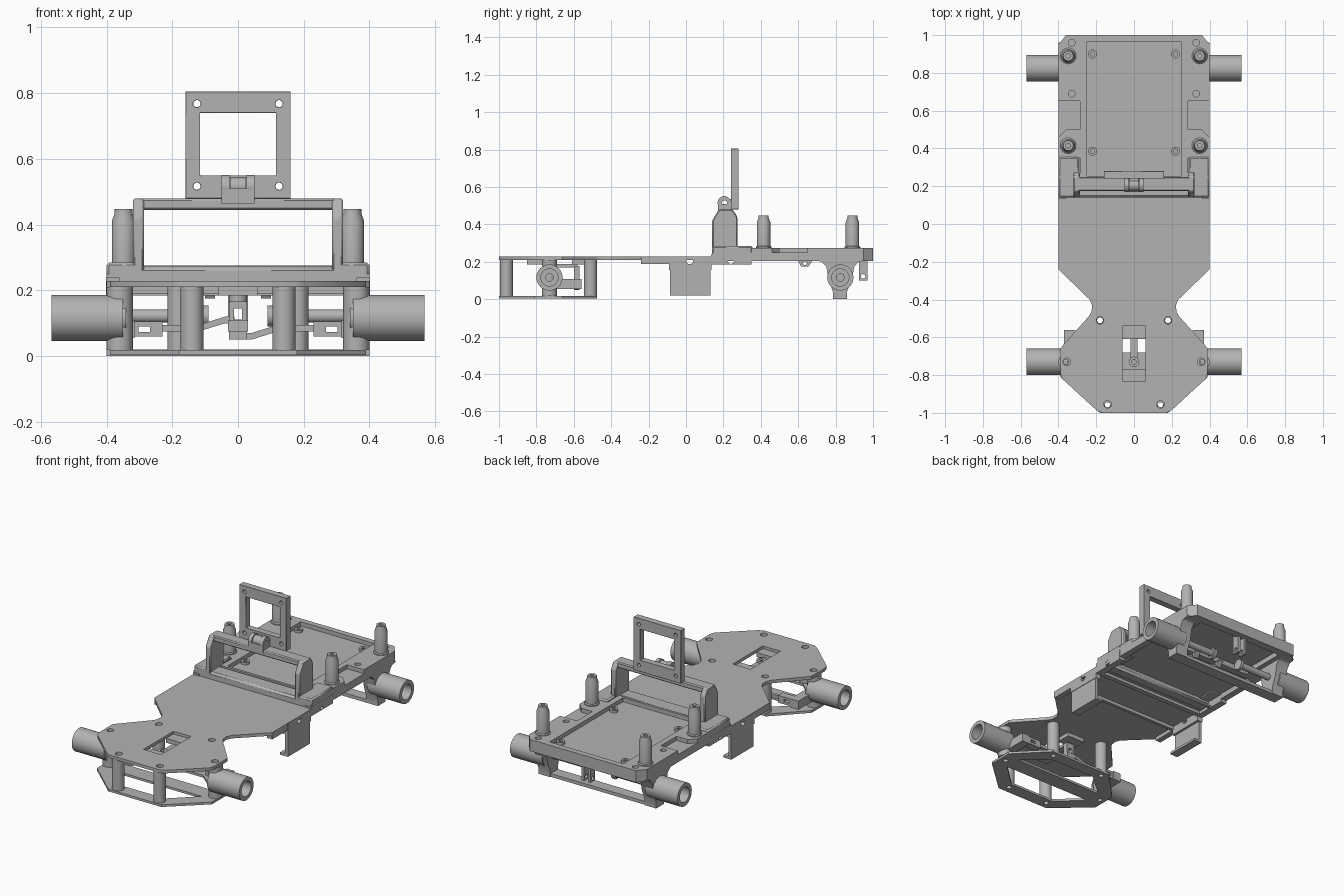
import bpy, bmesh, math
from mathutils import Matrix, Vector

if "Cube" in bpy.data.objects:
    bpy.data.objects.remove(bpy.data.objects["Cube"], do_unlink=True)

grey = bpy.data.materials.new("plain grey")
grey.use_nodes = True
grey.diffuse_color = (0.45, 0.45, 0.45, 1)
grey.node_tree.nodes["Principled BSDF"].inputs["Base Color"].default_value = grey.diffuse_color

# Axes used by an outline: u, v and the direction it is extruded in
FRAMES = {"x": ((0, 1, 0), (0, 0, 1), (1, 0, 0)),
          "y": ((1, 0, 0), (0, 0, 1), (0, -1, 0)),
          "z": ((1, 0, 0), (0, 1, 0), (0, 0, 1))}


def finish(name, bm, bevel=0):
    mesh = bpy.data.meshes.new(name)
    bmesh.ops.remove_doubles(bm, verts=bm.verts, dist=1e-5)
    bmesh.ops.dissolve_limit(bm, angle_limit=0.01, verts=bm.verts, edges=bm.edges)
    bmesh.ops.recalc_face_normals(bm, faces=bm.faces)
    bm.to_mesh(mesh)
    bm.free()
    mesh.materials.append(grey)
    mesh.shade_smooth()
    mesh.set_sharp_from_angle(angle=math.radians(30))
    ob = bpy.data.objects.new(name, mesh)
    bpy.context.collection.objects.link(ob)
    if bevel:
        mod = ob.modifiers.new("chamfer", "BEVEL")
        mod.width, mod.segments = bevel, 1
        mod.limit_method = "ANGLE"
    return ob


def plate(name, loops, lo, hi, axis="z", bevel=0):
    """Extrude an outline (first loop) with holes (other loops) along an axis."""
    cu = bpy.data.curves.new(name, "CURVE")
    cu.dimensions, cu.fill_mode = "2D", "BOTH"
    cu.extrude = (hi - lo) / 2
    for loop in loops:
        sp = cu.splines.new("POLY")
        sp.points.add(len(loop) - 1)
        for p, (u, v) in zip(sp.points, loop):
            p.co = (u, v, 0, 1)
        sp.use_cyclic_u = True
    tmp = bpy.data.objects.new("outline", cu)
    bpy.context.collection.objects.link(tmp)
    deps = bpy.context.evaluated_depsgraph_get()
    mesh = bpy.data.meshes.new_from_object(tmp.evaluated_get(deps))
    bm = bmesh.new()
    bm.from_mesh(mesh)
    bpy.data.objects.remove(tmp)
    bpy.data.curves.remove(cu)
    bpy.data.meshes.remove(mesh)
    u, v, w = (Vector(a) for a in FRAMES[axis])
    mat = Matrix((u, v, w)).transposed().to_4x4()
    mid = Vector([abs(c) for c in w]) * (lo + hi) / 2
    bm.transform(Matrix.Translation(mid) @ mat)
    return finish(name, bm, bevel)


def circle(u, v, r, n=32):
    return [(u + r * math.cos(2 * math.pi * i / n), v + r * math.sin(2 * math.pi * i / n)) for i in range(n)]


def rect(u0, u1, v0, v1):
    return [(u0, v0), (u1, v0), (u1, v1), (u0, v1)]


def sym(half):
    return half + [(-x, y) for x, y in reversed(half)]


def flip(loop, s):
    return [(s * x, y) for x, y in loop]


def box(name, x0, x1, y0, y1, z0, z1, bevel=0):
    return plate(name, [rect(x0, x1, y0, y1)], z0, z1, bevel=bevel)


def tube(name, axis, u, v, r, bore, lo, hi):
    return plate(name, [circle(u, v, r)] + ([circle(u, v, bore)] if bore else []), lo, hi, axis)


def lathe(name, profile, x, y):
    bm = bmesh.new()
    vs = [bm.verts.new((x + r, y, z)) for r, z in profile]
    es = [bm.edges.new((vs[i - 1], vs[i])) for i in range(len(vs))]
    bmesh.ops.spin(bm, geom=vs + es, cent=(x, y, 0), axis=(0, 0, 1), angle=2 * math.pi, steps=32)
    return finish(name, bm)


def span(s, a, b):
    return sorted((s * a, s * b))


# Front deck with waist, steering slot and screw holes
deck = sym([(0.17, -1), (0.2, -0.985), (0.38, -0.82), (0.39, -0.79), (0.39, -0.66), (0.375, -0.64),
            (0.24, -0.49), (0.225, -0.465), (0.222, -0.43), (0.235, -0.4), (0.4, -0.24), (0.4, 0.15)])
screws = [(s * x, y) for s in (1, -1) for x, y in ((0.18, -0.51), (0.355, -0.73), (0.14, -0.955))]
plate("front_deck", [deck, rect(-0.06, 0.06, -0.83, -0.54)] + [circle(x, y, 0.02) for x, y in screws], 0.21, 0.229)

# Front lower frame with a cross bar
skid = sym([(0.18, -1), (0.39, -0.81), (0.39, -0.66), (0.21, -0.475)])
openings = [sym([(0.15, -0.92), (0.3, -0.78)]), sym([(0.3, -0.68), (0.15, -0.55)])]
plate("front_lower_frame", [skid] + openings + [circle(x, y, 0.015) for x, y in screws], 0.004, 0.018)

# Steering mount and horn
box("slot_rear_bar", -0.06, 0.06, -0.61, -0.52, 0.185, 0.212)
box("slot_front_bar", -0.06, 0.06, -0.85, -0.77, 0.185, 0.212)
tube("horn_disc", "z", 0, -0.73, 0.028, 0.012, 0.165, 0.2)
box("horn_arm", -0.018, 0.018, -0.72, -0.58, 0.17, 0.188)
plate("horn_link", [rect(-0.028, 0.028, 0.05, 0.178), rect(-0.012, 0.012, 0.112, 0.145)], -0.6, -0.57, "y")
box("horn_joint", -0.03, 0.03, -0.61, -0.56, 0.075, 0.108)
for name, s, z in (("left", 1, 0.05), ("right", -1, 0.1)):
    rod = [(0.01, z), (0.04, z), (0.12, 0.075), (0.25, 0.075), (0.25, 0.095), (0.12, 0.095), (0.04, z + 0.02), (0.01, z + 0.02)]
    plate(name + "_tie_rod", [flip(rod, s)], -0.595, -0.575, "y")

# Rear deck: thin floor over a hollow skirt
rear = sym([(0.4, 0.14), (0.4, 0.95), (0.36, 1)])
plate("rear_floor", [rear], 0.235, 0.25)
plate("rear_skirt", [rear, rect(-0.36, 0.36, 0.18, 0.62), rect(-0.29, 0.29, 0.66, 0.95)], 0.203, 0.236)
plate("tray_rim", [rect(-0.285, 0.285, 0.24, 1), rect(-0.25, 0.25, 0.255, 0.965)], 0.249, 0.275)
box("rear_lower_bar", -0.4, 0.4, 0.785, 0.855, 0, 0.02)
box("middle_rib", -0.38, 0.38, 0.13, 0.16, 0.185, 0.212)
box("forward_rib", -0.38, 0.38, -0.1, -0.08, 0.19, 0.212)

# Raised base, arch bar and display hinge
box("arch_base", -0.4, 0.4, 0.14, 0.24, 0.205, 0.272, 0.012)
box("arch_top", -0.3, 0.3, 0.175, 0.25, 0.445, 0.48, 0.006)
box("hinge_base", -0.05, 0.05, 0.17, 0.24, 0.465, 0.51)
for s in (1, -1):
    tube("hinge_knuckle", "x", 0.205, 0.515, 0.036, 0.014, *span(s, 0.026, 0.05))
tube("hinge_barrel", "x", 0.205, 0.515, 0.03, 0.014, -0.024, 0.024)
box("hinge_arm", -0.024, 0.024, 0.225, 0.26, 0.495, 0.535)

# Display frame
plate("display_frame", [rect(-0.16, 0.16, 0.48, 0.805), rect(-0.115, 0.115, 0.55, 0.74)] +
      [circle(x, z, 0.011, 16) for x in (-0.125, 0.125) for z in (0.517, 0.768)], 0.24, 0.28, "y", 0.006)

# Everything that repeats on both sides
for side, s in (("left", 1), ("right", -1)):
    def part(name):
        return side + "_" + name

    # Standoffs
    for x, y in ((0.18, -0.51), (0.14, -0.96)):
        tube(part("standoff"), "z", s * x, y, 0.035, 0.016, 0.017, 0.211)

    # Front knuckle and steering arm
    tube(part("kingpin"), "z", s * 0.36, -0.73, 0.04, 0.014, 0.018, 0.21)
    box(part("steering_arm"), *span(s, 0.315, 0.37), -0.7, -0.56, 0.055, 0.108)
    plate(part("clevis"), [rect(*span(s, 0.23, 0.32), 0.06, 0.105),
                           rect(*span(s, 0.268, 0.302), 0.074, 0.09)], -0.61, -0.565, "y")

    # Hollow axle tubes with hubs
    for end, y in (("front", -0.73), ("rear", 0.825)):
        tube(part(end + "_axle_tube"), "x", y, 0.116, 0.07, 0.046, *span(s, 0.35, 0.568))
        tube(part(end + "_hub"), "x", y, 0.116, 0.047, 0.02, *span(s, 0.34, 0.46))
    tube(part("rear_shaft"), "x", 0.825, 0.122, 0.02, 0, *span(s, 0.1, 0.4))
    tube(part("rear_flange"), "x", 0.825, 0.122, 0.032, 0, *span(s, 0.09, 0.11))

    # Rear axle bracket
    bracket = [(0.69, 0.21), (0.725, 0.2), (0.75, 0.175), (0.765, 0.1), (0.785, 0.04), (0.785, 0),
               (0.86, 0), (0.86, 0.04), (0.885, 0.1), (0.9, 0.175), (0.92, 0.198), (0.96, 0.21)]
    plate(part("axle_bracket"), [bracket], *span(s, 0.32, 0.4), "x")

    # Rails beside the tray, with screw holes
    rail = [(0.28, 0.65), (0.4, 0.65), (0.4, 0.95), (0.36, 1), (0.28, 1)]
    plate(part("rear_rail"), [flip(rail, s), circle(s * 0.33, 0.96, 0.018), circle(s * 0.33, 0.69, 0.018)], 0.249, 0.275)
    pad = [(0.28, 0.35), (0.4, 0.35), (0.4, 0.46), (0.36, 0.5), (0.28, 0.5)]
    plate(part("post_pad"), [flip(pad, s)], 0.249, 0.275)

    # Body posts and tray lugs
    for y, lug in ((0.415, 0.385), (0.89, 0.9)):
        lathe(part("body_post"), [(0.012, 0.27), (0.042, 0.27), (0.042, 0.28), (0.036, 0.285), (0.036, 0.41),
                                  (0.027, 0.435), (0.027, 0.447), (0.012, 0.447)], s * 0.348, y)
        tube(part("tray_lug"), "z", s * 0.22, lug, 0.024, 0.011, 0.249, 0.265)

    # Arch legs and their feet
    leg = [(0.14, 0.25), (0.14, 0.42), (0.175, 0.48), (0.25, 0.48), (0.275, 0.44), (0.275, 0.25)]
    plate(part("arch_leg"), [leg], *span(s, 0.286, 0.32), "x", 0.006)
    box(part("arch_foot"), *span(s, 0.29, 0.4), 0.14, 0.355, 0.23, 0.285, 0.008)

    # Side rails under the deck, with cross holes
    box(part("forward_rail"), *span(s, 0.365, 0.4), -0.24, -0.09, 0.187, 0.211)
    plate(part("middle_rail"), [rect(-0.09, 0.135, 0.157, 0.228), circle(0.02, 0.205, 0.018)], *span(s, 0.365, 0.401), "x")
    plate(part("joint_rail"), [rect(0.135, 0.35, 0.185, 0.24), circle(0.24, 0.207, 0.018)], *span(s, 0.36, 0.401), "x")

    # Hanging side panel with inward lip
    box(part("side_panel"), *span(s, 0.38, 0.398), -0.085, 0.13, 0.02, 0.17)
    box(part("panel_lip"), *span(s, 0.345, 0.398), -0.085, 0.13, 0.02, 0.034)

    # Small drilled tabs
    plate(part("hitch_tab"), [rect(0.925, 0.97, 0.1, 0.22), circle(0.947, 0.122, 0.012, 16)], *span(s, 0.013, 0.03), "x")
    plate(part("underside_tab"), [[(0.595, 0.21), (0.615, 0.176), (0.655, 0.176), (0.68, 0.21)],
                                  circle(0.636, 0.193, 0.01, 16)], *span(s, 0.07, 0.1), "x")
